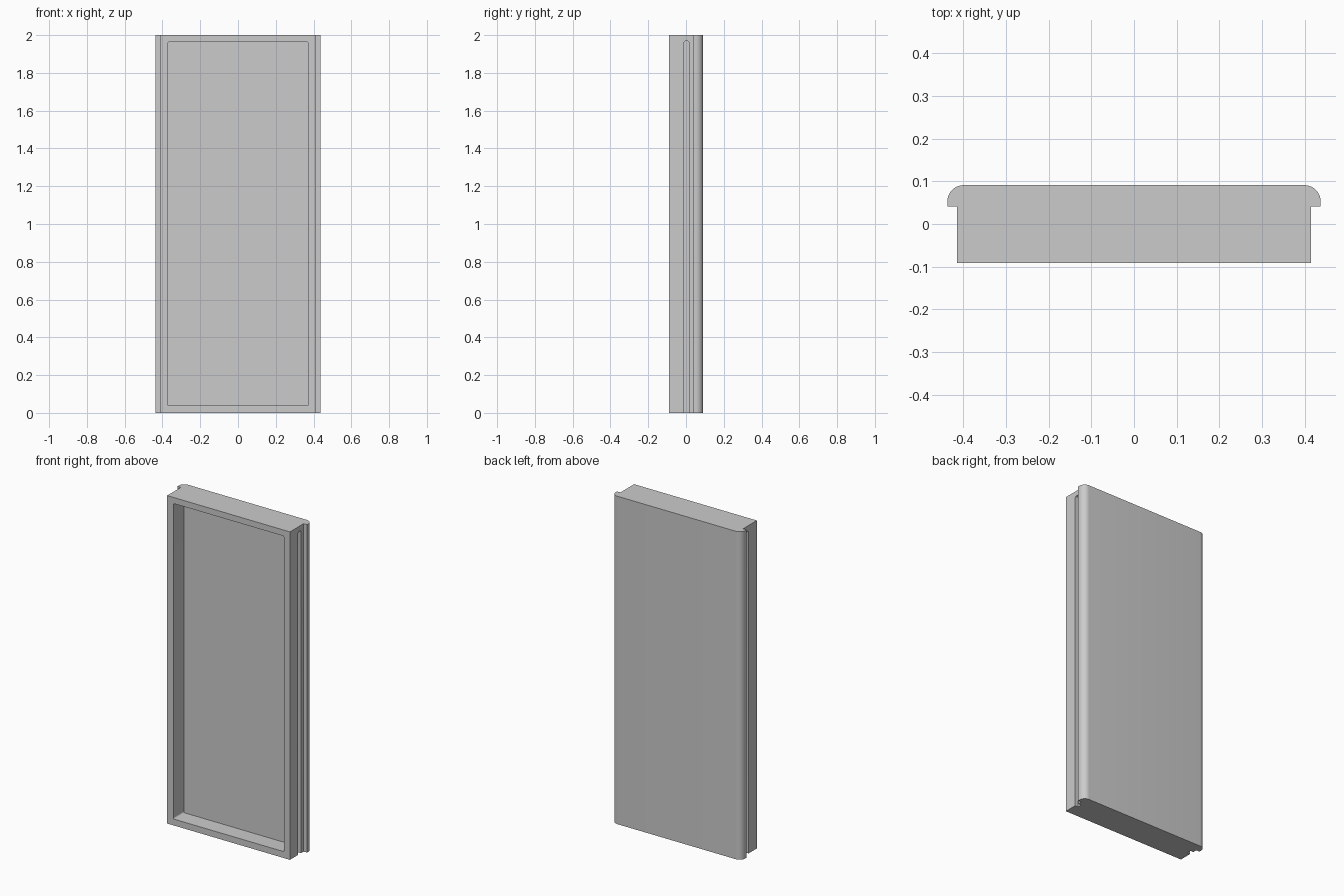
import bpy, bmesh, math
from mathutils import Vector

if "Cube" in bpy.data.objects:
    bpy.data.objects.remove(bpy.data.objects["Cube"], do_unlink=True)

HEIGHT = 2.0
HALF_DEPTH = 0.091
BODY_X = 0.414
LIP_X = 0.437
LIP_Y = 0.041
LIP_RADIUS = 0.038

grey = bpy.data.materials.new("plain grey")
grey.use_nodes = True
colour = (0.6, 0.6, 0.6, 1)
grey.diffuse_color = colour
grey.node_tree.nodes["Principled BSDF"].inputs["Base Color"].default_value = colour


def make_object(name, bm):
    bmesh.ops.recalc_face_normals(bm, faces=bm.faces)
    mesh = bpy.data.meshes.new(name)
    bm.to_mesh(mesh)
    bm.free()
    mesh.materials.append(grey)
    obj = bpy.data.objects.new(name, mesh)
    bpy.context.collection.objects.link(obj)
    return obj


def rounded_box(name, low, high, axis, radius):
    """Box between two corners, its edges along one axis rounded."""
    low, high = Vector(low), Vector(high)
    bm = bmesh.new()
    bmesh.ops.create_cube(bm, size=1)
    for v in bm.verts:
        v.co = (low + high) / 2 + v.co * (high - low)
    edges = [e for e in bm.edges
             if abs(e.verts[0].co[axis] - e.verts[1].co[axis]) > 1e-5]
    bmesh.ops.bevel(bm, geom=edges, offset=radius, segments=4, profile=0.5,
                    affect='EDGES')
    obj = make_object(name, bm)
    obj.hide_render = True
    return obj


# Panel: half a cross-section with a rounded lip, mirrored and extruded upward
half = [(BODY_X, -HALF_DEPTH), (BODY_X, LIP_Y), (LIP_X, LIP_Y)]
for i in range(11):
    a = math.pi / 2 * i / 10
    half.append((LIP_X - LIP_RADIUS * (1 - math.cos(a)),
                 HALF_DEPTH - LIP_RADIUS * (1 - math.sin(a))))
outline = half + [(-x, y) for x, y in reversed(half)]
bm = bmesh.new()
base = bm.faces.new([bm.verts.new((x, y, 0)) for x, y in outline])
top = bmesh.ops.extrude_face_region(bm, geom=[base])["geom"]
bmesh.ops.translate(bm, vec=(0, 0, HEIGHT),
                    verts=[g for g in top if isinstance(g, bmesh.types.BMVert)])
if not any(f.normal.z < -0.9 for f in bm.faces):
    bmesh.ops.recalc_face_normals(bm, faces=bm.faces)
panel = make_object("door_panel", bm)

# Recess in the front, and a groove down each side that is open at the bottom
cutters = [rounded_box("recess_cutter", (-0.373, -0.2, 0.039),
                       (0.373, 0.01, 1.963), 1, 0.008)]
for side in (-1, 1):
    xs = sorted((side * 0.394, side * 0.425))
    cutters.append(rounded_box("groove_cutter", (xs[0], -0.011, -0.1),
                               (xs[1], 0.016, 1.968), 0, 0.008))

for cutter in cutters:
    mod = panel.modifiers.new("cut", 'BOOLEAN')
    mod.operation = 'DIFFERENCE'
    mod.solver = 'EXACT'
    mod.object = cutter

# Bake the cuts and drop the cutters
bpy.context.view_layer.update()
depsgraph = bpy.context.evaluated_depsgraph_get()
cut_mesh = bpy.data.meshes.new_from_object(panel.evaluated_get(depsgraph))
panel.modifiers.clear()
panel.data = cut_mesh
for cutter in cutters:
    bpy.data.objects.remove(cutter, do_unlink=True)

# Keep a single material and smooth only the rounded parts
cut_mesh.materials.clear()
cut_mesh.materials.append(grey)
bpy.ops.object.select_all(action='DESELECT')
panel.select_set(True)
bpy.context.view_layer.objects.active = panel
bpy.ops.object.shade_smooth_by_angle(angle=math.radians(30))
